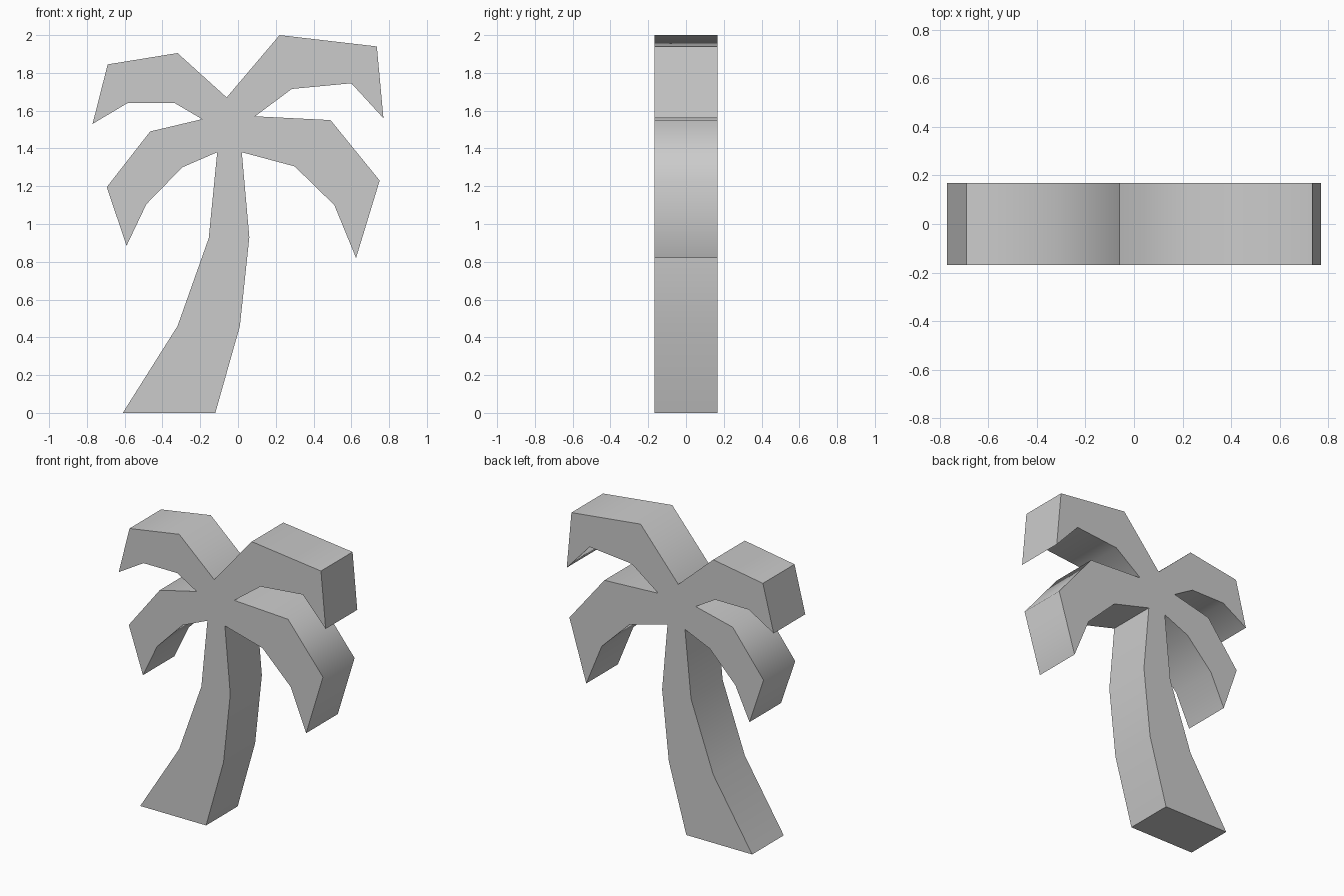
import bpy
import bmesh
from math import radians
from mathutils import Vector

cube = bpy.data.objects.get("Cube")
if cube:
    bpy.data.objects.remove(cube)

HALF_DEPTH = 0.168

# One grey for the whole cut-out
grey = bpy.data.materials.new("light grey")
grey.use_nodes = True
colour = (0.6, 0.6, 0.6, 1)
grey.diffuse_color = colour
grey.node_tree.nodes["Principled BSDF"].inputs["Base Color"].default_value = colour

# Silhouette sections, counter-clockwise as (x, z)
trunk_left_edge = [(-0.61, 0), (-0.12, 0), (0.01, 0.46), (0.06, 0.93), (0.02, 1.38)]
lower_left_frond = [(0.3, 1.305), (0.51, 1.1), (0.625, 0.82), (0.75, 1.23),
                    (0.49, 1.55), (0.09, 1.57)]
upper_left_frond = [(0.285, 1.715), (0.6, 1.745), (0.77, 1.56), (0.735, 1.94),
                    (0.22, 2.0), (-0.06, 1.67)]
upper_right_frond = [(-0.32, 1.905), (-0.69, 1.845), (-0.77, 1.53),
                     (-0.585, 1.64), (-0.335, 1.64), (-0.19, 1.555)]
lower_right_frond = [(-0.465, 1.49), (-0.695, 1.195), (-0.59, 0.885),
                     (-0.485, 1.105), (-0.295, 1.3), (-0.11, 1.38)]
trunk_right_edge = [(-0.155, 0.925), (-0.32, 0.46)]
outline = (trunk_left_edge + lower_left_frond + upper_left_frond
           + upper_right_frond + lower_right_frond + trunk_right_edge)

# Extrude the silhouette from front to back
bm = bmesh.new()
front = bm.faces.new([bm.verts.new((x, -HALF_DEPTH, z)) for x, z in outline])
extruded = bmesh.ops.extrude_face_region(bm, geom=[front], use_keep_orig=True)
back_verts = [v for v in extruded["geom"] if isinstance(v, bmesh.types.BMVert)]
bmesh.ops.translate(bm, verts=back_verts, vec=Vector((0, 2 * HALF_DEPTH, 0)))
bmesh.ops.recalc_face_normals(bm, faces=bm.faces)

mesh = bpy.data.meshes.new("palm_tree")
bm.to_mesh(mesh)
bm.free()
mesh.materials.append(grey)
palm = bpy.data.objects.new("palm_tree", mesh)
bpy.context.collection.objects.link(palm)

# Soft frond and trunk bends, crisp rims and tips
bpy.ops.object.select_all(action="DESELECT")
palm.select_set(True)
bpy.context.view_layer.objects.active = palm
bpy.ops.object.shade_smooth_by_angle(angle=radians(60))
